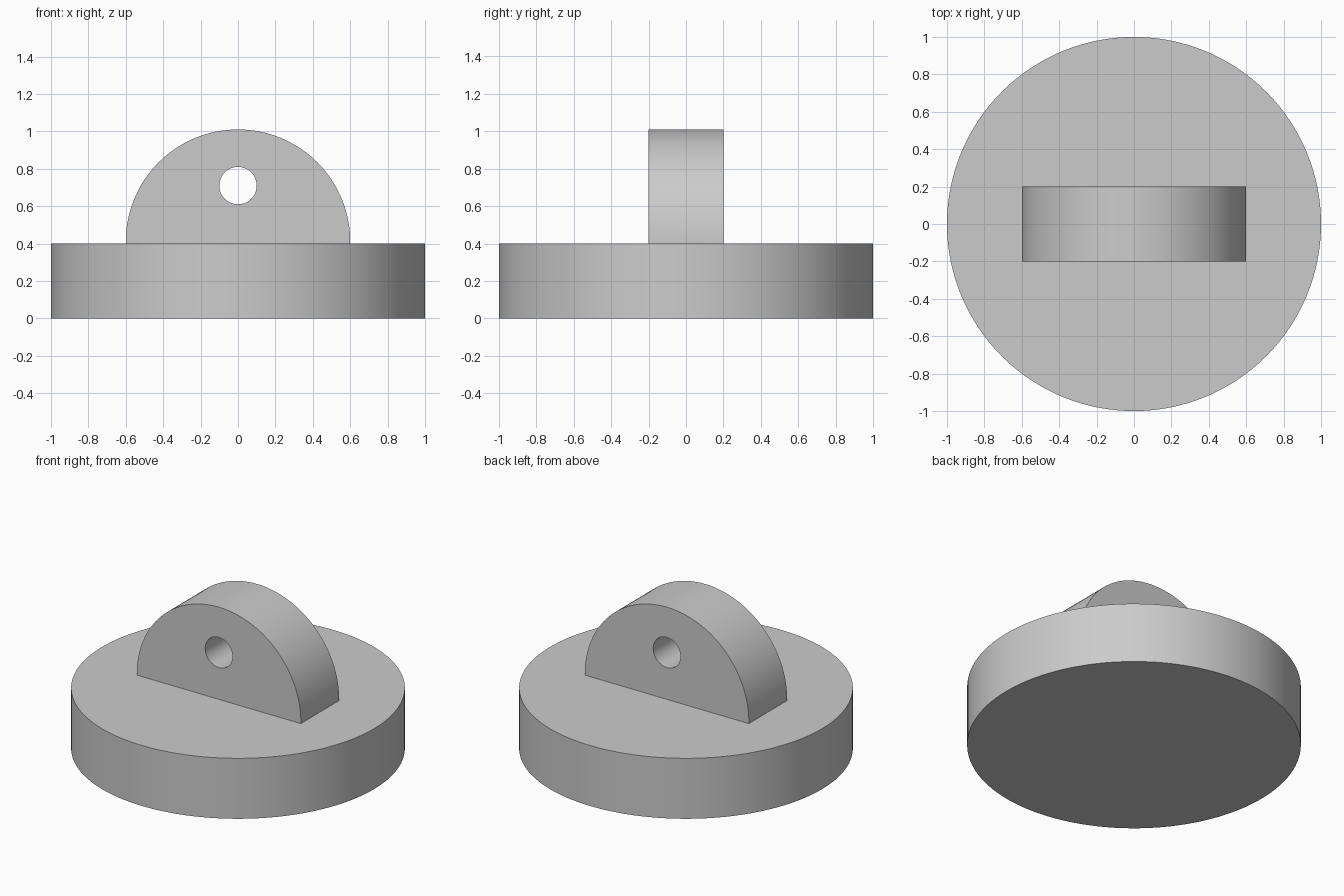
import bpy, bmesh
from math import pi, sin, cos, radians

cube = bpy.data.objects.get("Cube")
if cube:
    bpy.data.objects.remove(cube, do_unlink=True)

grey = bpy.data.materials.new("plain grey")
grey.use_nodes = True
grey.diffuse_color = (0.6, 0.6, 0.6, 1)
grey.node_tree.nodes["Principled BSDF"].inputs["Base Color"].default_value = (0.6, 0.6, 0.6, 1)

BASE_TOP = 0.4
LUG_RADIUS, LUG_CENTRE = 0.6, 0.41
HOLE_RADIUS, HOLE_CENTRE = 0.1, 0.71
HALF_DEPTH = 0.2


def finish(obj):
    """Colour the part and smooth its round faces, keeping the rims sharp."""
    obj.data.materials.append(grey)
    bpy.ops.object.select_all(action='DESELECT')
    obj.select_set(True)
    bpy.context.view_layer.objects.active = obj
    bpy.ops.object.shade_smooth_by_angle(angle=radians(30))


def arc(radius, centre, start, end, steps):
    return [(radius * cos(start + (end - start) * i / steps),
             centre + radius * sin(start + (end - start) * i / steps))
            for i in range(steps + 1)]


# Round base disc
bpy.ops.mesh.primitive_cylinder_add(vertices=128, radius=1, depth=BASE_TOP,
                                    location=(0, 0, BASE_TOP / 2))
base = bpy.context.object
base.name = "base_disc"
finish(base)

# Half-round lug with a through hole: outline and hole filled, then extruded
outline = arc(LUG_RADIUS, LUG_CENTRE, 0, pi, 64)
outline += [(-LUG_RADIUS, BASE_TOP), (LUG_RADIUS, BASE_TOP)]
hole = arc(HOLE_RADIUS, HOLE_CENTRE, 0, 2 * pi, 48)[:-1]

bm = bmesh.new()
edges = []
for loop in (outline, hole):
    verts = [bm.verts.new((x, -HALF_DEPTH, z)) for x, z in loop]
    edges += [bm.edges.new((v, verts[i - 1])) for i, v in enumerate(verts)]
bmesh.ops.triangle_fill(bm, edges=edges, use_beauty=True)
extruded = bmesh.ops.extrude_face_region(bm, geom=bm.faces[:], use_keep_orig=True)
moved = [g for g in extruded["geom"] if isinstance(g, bmesh.types.BMVert)]
bmesh.ops.translate(bm, verts=moved, vec=(0, 2 * HALF_DEPTH, 0))
bmesh.ops.recalc_face_normals(bm, faces=bm.faces[:])

mesh = bpy.data.meshes.new("lug")
bm.to_mesh(mesh)
bm.free()
lug = bpy.data.objects.new("lug", mesh)
bpy.context.collection.objects.link(lug)
finish(lug)
